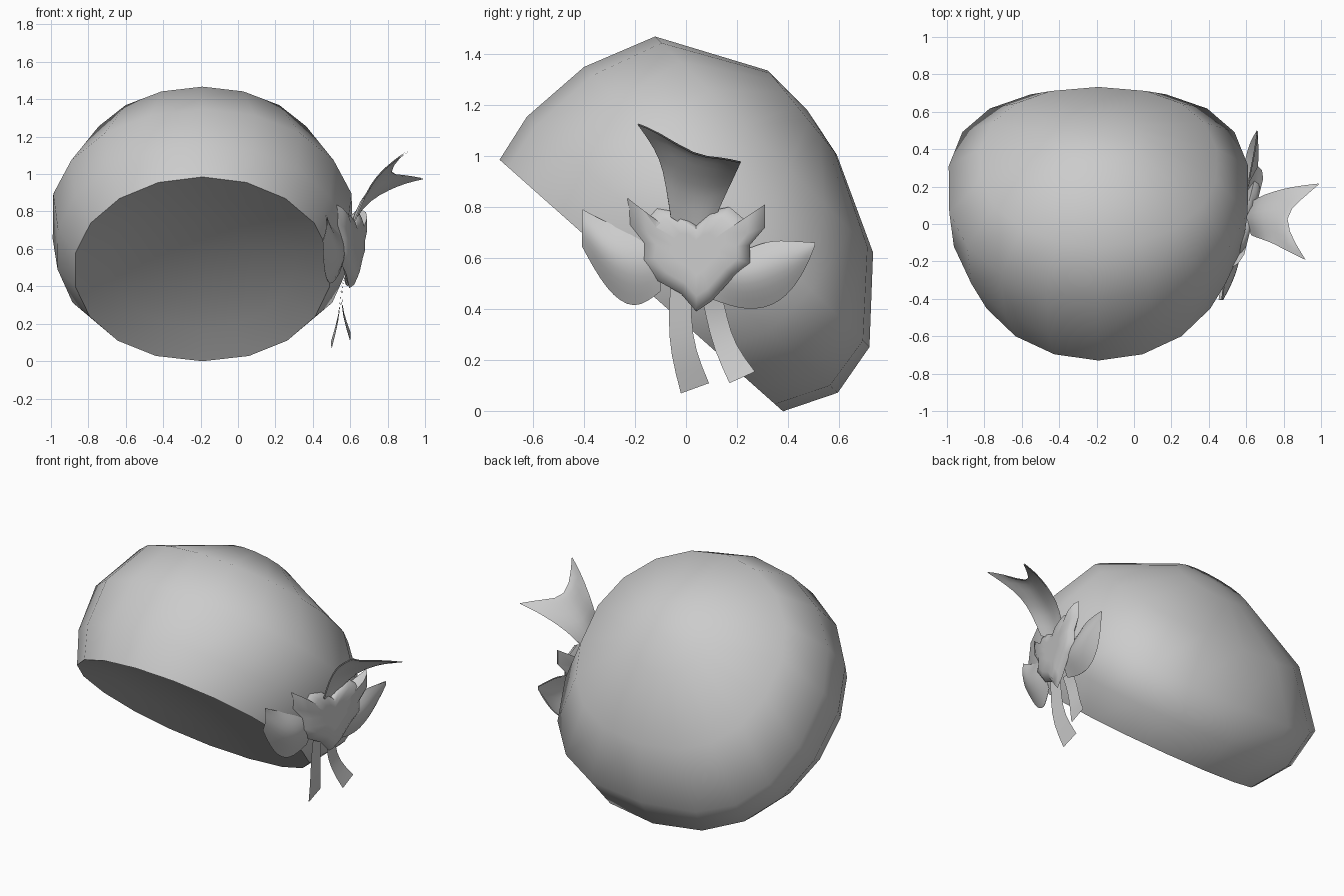
import bpy, bmesh, math
from mathutils import Vector

cube = bpy.data.objects.get("Cube")
if cube:
    bpy.data.objects.remove(cube, do_unlink=True)

grey = bpy.data.materials.new("plain_grey")
grey.use_nodes = True
GREY = (0.6, 0.6, 0.6, 1)
grey.diffuse_color = GREY
grey.node_tree.nodes["Principled BSDF"].inputs["Base Color"].default_value = GREY


def finish(name, bm, angle, subsurf=0, thickness=0):
    """Turn a bmesh into a shaded object with optional modifiers."""
    bmesh.ops.recalc_face_normals(bm, faces=bm.faces)
    mesh = bpy.data.meshes.new(name)
    bm.to_mesh(mesh)
    bm.free()
    mesh.materials.append(grey)
    obj = bpy.data.objects.new(name, mesh)
    bpy.context.collection.objects.link(obj)
    bpy.ops.object.select_all(action='DESELECT')
    obj.select_set(True)
    bpy.context.view_layer.objects.active = obj
    bpy.ops.object.shade_smooth_by_angle(angle=math.radians(angle))
    if subsurf:
        mod = obj.modifiers.new("soft_curve", 'SUBSURF')
        mod.levels = mod.render_levels = subsurf
        mod.boundary_smooth = 'PRESERVE_CORNERS'
    if thickness:
        mod = obj.modifiers.new("thin_sheet", 'SOLIDIFY')
        mod.thickness = thickness
        mod.offset = 0
        mod.use_rim = False
    return obj


def bridge(bm, a, b, closed):
    n = len(a)
    for i in range(n if closed else n - 1):
        j = (i + 1) % n
        bm.faces.new((a[i], a[j], b[j], b[i]))


# Domed cap: tilted rings along the cap's axis, starting in the hollow underside
CENTRE = Vector((-0.19, -0.175, 0.492))
ALONG = Vector((0, 0.748, -0.664))
AXIS = Vector((0, 0.664, 0.748))
SIDES = 18


def power(v, e):
    return math.copysign(abs(v) ** e, v)


# (height, side radius, length radius, shift along, tilt, squareness of back half)
RINGS = [(0.085, 0.27, 0.3, 0, 0, 1), (0.05, 0.5, 0.54, 0, 0, 1),
         (0, 0.69, 0.742, 0, 0, 0.95), (0.197, 0.785, 0.814, 0.04, 0, 0.85),
         (0.452, 0.81, 0.782, 0.046, -0.05, 0.75),
         (0.732, 0.64, 0.6, -0.007, -0.055, 0.85), (0.925, 0.23, 0.21, 0.022, -0.16, 1)]
bm = bmesh.new()
loops = []
for height, rx, rd, shift, tilt, square in RINGS:
    loop = []
    for k in range(SIDES):
        a = math.tau * k / SIDES
        e = square if math.cos(a) < 0 else 1
        # The far end of the cap lies toward +ALONG
        d = -rd * power(math.cos(a), e if math.cos(a) > 0 else 1)
        if math.cos(a) < 0:
            d = rd * abs(math.cos(a)) ** square
        x = rx * power(math.sin(a), e)
        p = CENTRE + ALONG * (d + shift) + AXIS * (height + tilt * d)
        loop.append(bm.verts.new(p + Vector((x, 0, 0))))
    loops.append(loop)
for low, high in zip(loops, loops[1:]):
    bridge(bm, low, high, True)
for loop, height, shift in ((loops[-1], 0.945, 0.03), (loops[0], 0.1, 0)):
    pole = bm.verts.new(CENTRE + ALONG * shift + AXIS * height)
    for k in range(SIDES):
        bm.faces.new((loop[k], loop[(k + 1) % SIDES], pole))
finish("domed_cap", bm, 45)


def sheet(name, rows, subsurf=2, thickness=0.006):
    """Loft a thin leaf or ribbon through rows of points."""
    bm = bmesh.new()
    lines = [[bm.verts.new(p) for p in row] for row in rows]
    for a, b in zip(lines, lines[1:]):
        bridge(bm, a, b, False)
    finish(name, bm, 180, subsurf, thickness)


# Forked leaf curling up and away from the cap, split into two pointed lobes
sheet("forked_leaf", [
    [(0.63, -0.06, 0.76), (0.61, -0.01, 0.73), (0.60, 0.03, 0.72),
     (0.61, 0.07, 0.73), (0.63, 0.12, 0.77)],
    [(0.68, -0.08, 0.89), (0.66, -0.03, 0.87), (0.64, 0.03, 0.85),
     (0.66, 0.10, 0.84), (0.70, 0.16, 0.86)],
    [(0.74, -0.10, 0.99), (0.74, -0.04, 0.96), (0.72, 0.04, 0.93),
     (0.76, 0.11, 0.92), (0.81, 0.19, 0.92)],
    [(0.83, -0.15, 1.07), (0.81, -0.07, 1.06), (0.78, 0.04, 0.99),
     (0.85, 0.12, 0.98), (0.90, 0.205, 0.955)],
    [(0.915, -0.19, 1.125), (0.87, -0.12, 1.10), (0.79, 0.04, 0.995),
     (0.89, 0.13, 0.995), (0.99, 0.215, 0.975)]], 1)

# Side leaves with a raised ridge, one to the front and one to the back
sheet("front_leaf", [
    [(0.56, -0.10, 0.68), (0.58, -0.10, 0.58), (0.54, -0.10, 0.47)],
    [(0.53, -0.20, 0.70), (0.59, -0.19, 0.56), (0.49, -0.20, 0.39)],
    [(0.48, -0.30, 0.73), (0.56, -0.30, 0.60), (0.46, -0.31, 0.47)],
    [(0.47, -0.405, 0.79), (0.48, -0.405, 0.72), (0.455, -0.405, 0.645)]])
sheet("back_leaf", [
    [(0.59, 0.10, 0.62), (0.61, 0.10, 0.54), (0.57, 0.10, 0.44)],
    [(0.61, 0.22, 0.62), (0.68, 0.23, 0.52), (0.58, 0.24, 0.39)],
    [(0.63, 0.32, 0.67), (0.69, 0.35, 0.57), (0.60, 0.37, 0.42)],
    [(0.65, 0.42, 0.665), (0.67, 0.44, 0.60), (0.63, 0.455, 0.53)],
    [(0.66, 0.505, 0.66), (0.66, 0.505, 0.65), (0.66, 0.50, 0.635)]])

# Hanging ribbon tails
sheet("front_ribbon", [
    [(0.56, -0.06, 0.50), (0.56, 0.02, 0.50)],
    [(0.55, -0.07, 0.36), (0.55, 0.02, 0.36)],
    [(0.54, -0.06, 0.22), (0.54, 0.035, 0.24)],
    [(0.50, -0.02, 0.07), (0.50, 0.09, 0.11)]], 1, 0.003)
sheet("back_ribbon", [
    [(0.57, 0.06, 0.46), (0.57, 0.14, 0.46)],
    [(0.55, 0.08, 0.36), (0.55, 0.16, 0.37)],
    [(0.56, 0.11, 0.24), (0.56, 0.19, 0.26)],
    [(0.60, 0.17, 0.11), (0.60, 0.27, 0.155)]], 1, 0.003)

# Central blossom: scalloped outline with a padded, flat-topped face
OUTLINE = [(0.04, 0.39), (0.10, 0.43), (0.19, 0.53), (0.25, 0.58), (0.25, 0.65),
           (0.31, 0.72), (0.31, 0.81), (0.23, 0.75), (0.17, 0.80), (0.10, 0.785),
           (0.04, 0.73), (-0.04, 0.79), (-0.12, 0.80), (-0.17, 0.75), (-0.23, 0.835),
           (-0.22, 0.73), (-0.17, 0.66), (-0.18, 0.59), (-0.11, 0.51), (-0.02, 0.46)]
MID_Y, MID_Z = 0.04, 0.63
bm = bmesh.new()
loops = []
for scale, lift in ((0.7, -0.04), (1, -0.015), (0.92, 0.012), (0.75, 0.03), (0.4, 0.03)):
    loops.append([bm.verts.new((0.61 + 0.25 * (y - MID_Y) * scale + lift,
                                MID_Y + (y - MID_Y) * scale,
                                MID_Z + (z - MID_Z) * scale)) for y, z in OUTLINE])
for a, b in zip(loops, loops[1:]):
    bridge(bm, a, b, True)
bm.faces.new(loops[-1])
bm.faces.new(loops[0])
finish("blossom", bm, 60)
